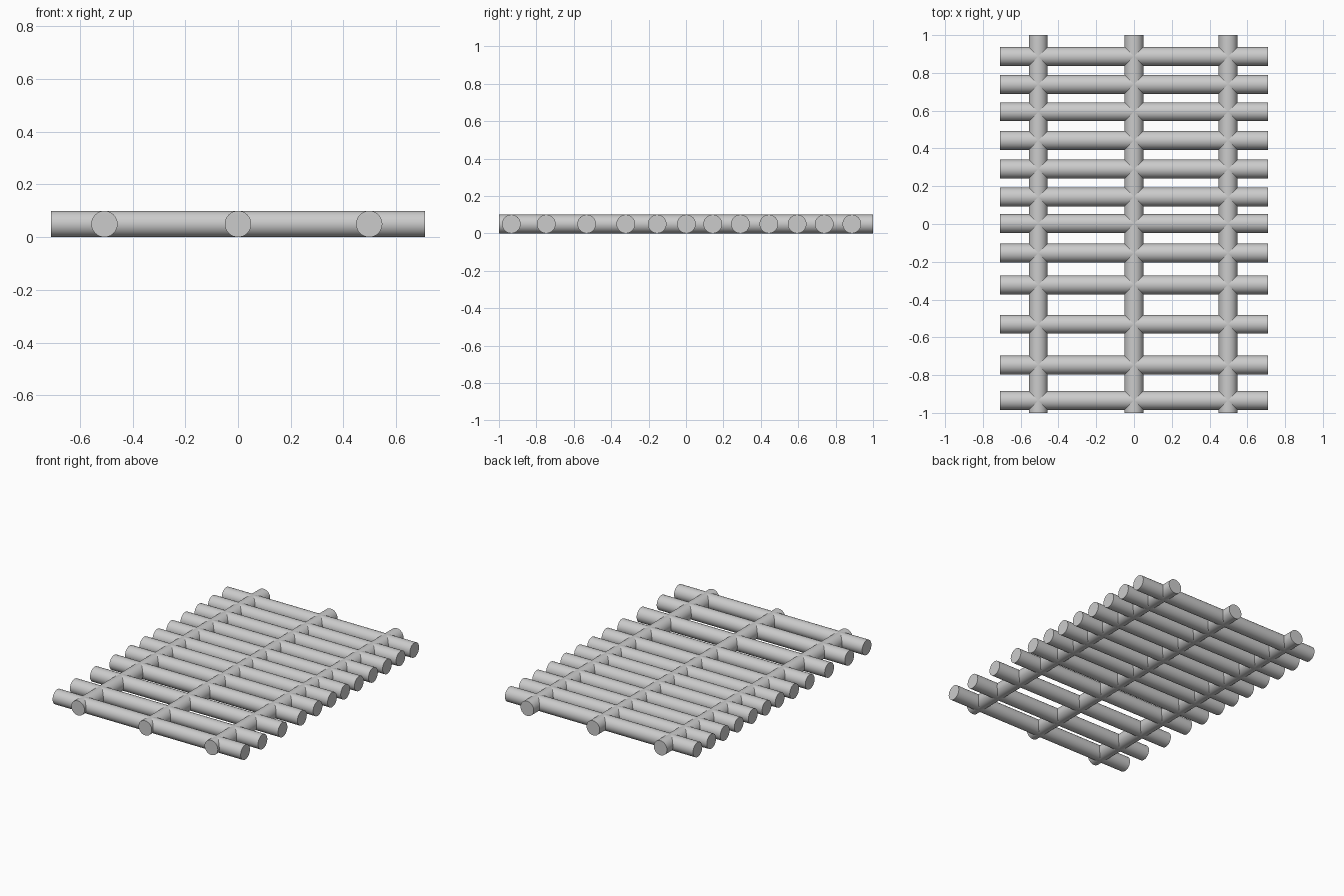
import bpy
from math import pi

if "Cube" in bpy.data.objects:
    bpy.data.objects.remove(bpy.data.objects["Cube"])

R = 0.05  # shared pole radius; all poles lie in one plane


def pole(name, location, length, rotation):
    bpy.ops.mesh.primitive_cylinder_add(vertices=32, radius=R, depth=length,
                                        location=location, rotation=rotation)
    ob = bpy.context.object
    ob.name = name
    bpy.ops.object.transform_apply(location=False, rotation=True, scale=True)
    bpy.ops.object.shade_smooth_by_angle()
    return ob


# Long rails running front to back
for i, x in enumerate((-0.507, 0.0, 0.498)):
    pole(f"long_rail_{i + 1}", (x, 0, R), 2.0, (pi / 2, 0, 0))

# Crossbars, spaced wider towards the front
crossbar_y = (-0.934, -0.747, -0.531, -0.322, -0.154, 0.002,
              0.143, 0.291, 0.443, 0.594, 0.739, 0.887)
for i, y in enumerate(crossbar_y):
    pole(f"crossbar_{i + 1}", (0, y, R), 1.418, (0, pi / 2, 0))
